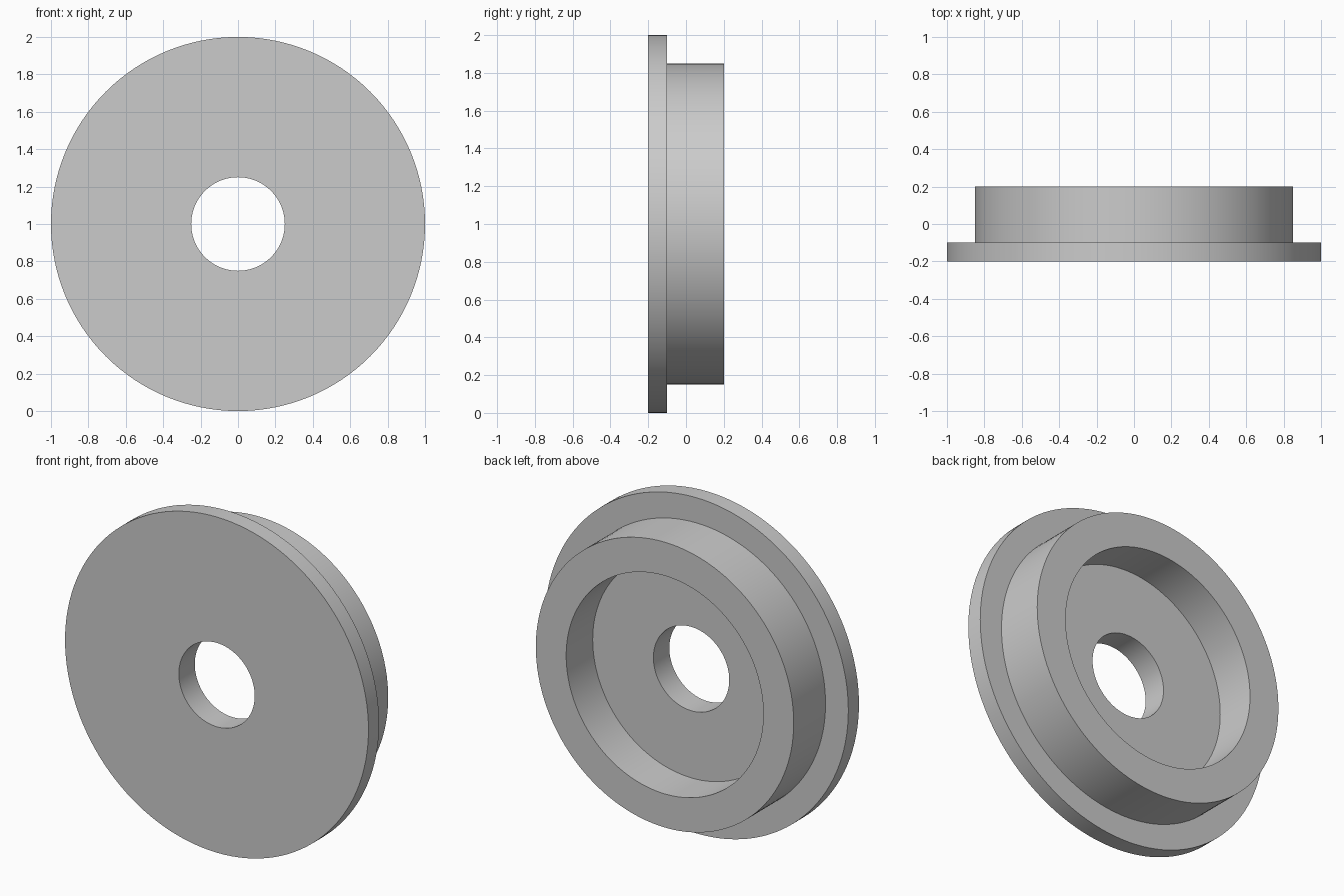
import bpy, bmesh
from math import radians, tau
from mathutils import Vector

cube = bpy.data.objects.get("Cube")
if cube:
    bpy.data.objects.remove(cube, do_unlink=True)

# Plain grey material
grey = bpy.data.materials.new("plain_grey")
grey.use_nodes = True
colour = (0.6, 0.6, 0.6, 1)
grey.diffuse_color = colour
grey.node_tree.nodes["Principled BSDF"].inputs["Base Color"].default_value = colour

# Cross-section as (radius, y): flange, hub, recess, bore
profile = [(0.25, -0.2), (1, -0.2), (1, -0.1), (0.85, -0.1),
           (0.85, 0.2), (0.65, 0.2), (0.65, -0.05), (0.25, -0.05)]
centre = Vector((0, 0, 1))

# Revolve the closed section around the y axis
bm = bmesh.new()
ring = [bm.verts.new(centre + Vector((r, y, 0))) for r, y in profile]
edges = [bm.edges.new((v, ring[(i + 1) % len(ring)])) for i, v in enumerate(ring)]
bmesh.ops.spin(bm, geom=ring + edges, cent=centre, axis=(0, 1, 0),
               angle=tau, steps=128, use_merge=True)
bmesh.ops.remove_doubles(bm, verts=bm.verts, dist=0.0001)
bmesh.ops.recalc_face_normals(bm, faces=bm.faces)
mesh = bpy.data.meshes.new("flanged_ring")
bm.to_mesh(mesh)
bm.free()
mesh.materials.append(grey)

flanged_ring = bpy.data.objects.new("flanged_ring", mesh)
bpy.context.collection.objects.link(flanged_ring)

# Smooth walls with sharp rims
bpy.ops.object.select_all(action='DESELECT')
flanged_ring.select_set(True)
bpy.context.view_layer.objects.active = flanged_ring
bpy.ops.object.shade_smooth_by_angle(angle=radians(30))
